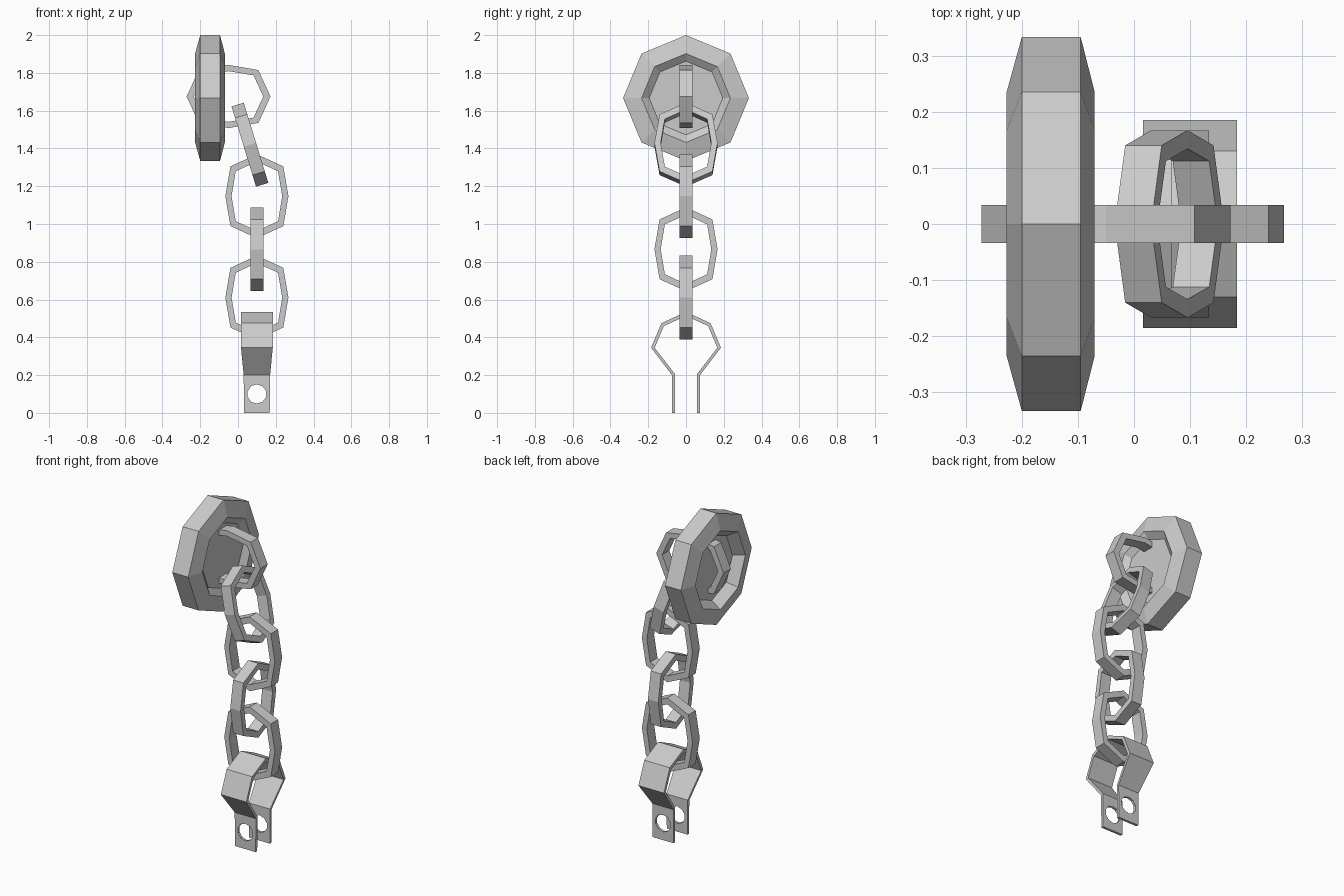
import bpy, math
from mathutils import Matrix, Vector

if "Cube" in bpy.data.objects:
    bpy.data.objects.remove(bpy.data.objects["Cube"])


def make(name, verts, faces):
    me = bpy.data.meshes.new(name)
    me.from_pydata(verts, [], faces)
    ob = bpy.data.objects.new(name, me)
    bpy.context.collection.objects.link(ob)
    bpy.context.view_layer.objects.active = ob
    ob.select_set(True)
    bpy.ops.object.mode_set(mode='EDIT')
    bpy.ops.mesh.select_all(action='SELECT')
    bpy.ops.mesh.normals_make_consistent(inside=False)
    bpy.ops.object.mode_set(mode='OBJECT')
    ob.select_set(False)
    return ob


# Wall plate: eight-sided ring turned about x, recessed on both sides
def wall_plate():
    prof = [(-.17, .195), (-.227, .235), (-.2, .333), (-.095, .333), (-.07, .235), (-.1, .195)]
    n, m = 8, len(prof)
    verts = [(x, r * math.sin(k * math.tau / n), 1.667 + r * math.cos(k * math.tau / n))
             for k in range(n) for x, r in prof]
    faces = [(k * m + i, k * m + i + 1, (k + 1) % n * m + i + 1, (k + 1) % n * m + i)
             for k in range(n) for i in range(m - 1)]
    faces += [[k * m for k in range(n)], [k * m + m - 1 for k in range(n)]]
    make("wall_plate", verts, faces)


# Chain link: stretched octagon in local xz, long axis z, flat bar section
def link(name, loc, tilt=0, turn=0):
    outer = [(0, .222), (.14, .158), (.167, 0), (.14, -.158),
             (0, -.222), (-.14, -.158), (-.167, 0), (-.14, .158)]
    inner = [(0, .184), (.112, .132), (.134, 0), (.112, -.132),
             (0, -.184), (-.112, -.132), (-.134, 0), (-.112, .132)]
    mat = (Matrix.Translation(loc) @ Matrix.Rotation(math.radians(tilt), 4, 'Y')
           @ Matrix.Rotation(math.radians(turn), 4, 'Z'))
    verts = []
    for (ox, oz), (ix, iz) in zip(outer, inner):
        for x, y, z in ((ox, -.034, oz), (ox, .034, oz), (ix, .034, iz), (ix, -.034, iz)):
            verts.append(mat @ Vector((x, y, z)))
    faces = [(k * 4 + i, k * 4 + (i + 1) % 4, (k + 1) % 8 * 4 + (i + 1) % 4, (k + 1) % 8 * 4 + i)
             for k in range(8) for i in range(4)]
    make(name, verts, faces)


# Shackle: bent strap in yz with two drilled tabs
def shackle():
    # outer y, outer z, inner y, inner z, half width
    half = [(.074, 0, .059, 0, .068), (.074, .2, .059, .206, .07),
            (.185, .345, .166, .345, .084), (.13, .475, .117, .46, .084)]
    prof = half + [(0, .535, 0, .514, .084)]
    prof += [(-a, b, -c, d, w) for a, b, c, d, w in reversed(half)]
    verts = []
    for oy, oz, iy, iz, w in prof:
        verts += [(.1 - w, oy, oz), (.1 + w, oy, oz), (.1 + w, iy, iz), (.1 - w, iy, iz)]
    last = len(prof) - 1
    faces = [(k * 4 + i, k * 4 + (i + 1) % 4, k * 4 + 4 + (i + 1) % 4, k * 4 + 4 + i)
             for k in range(last) for i in range(4)]
    faces += [(0, 1, 2, 3), tuple(last * 4 + i for i in range(4))]
    ob = make("shackle", verts, faces)
    bpy.ops.mesh.primitive_cylinder_add(vertices=10, radius=.051, depth=.5,
                                        location=(.1, 0, .1), rotation=(math.pi / 2, 0, 0))
    cutter = bpy.context.object
    cutter.name = "pin_hole_cutter"
    cutter.hide_render = True
    mod = ob.modifiers.new("pin_holes", 'BOOLEAN')
    mod.operation, mod.solver, mod.object = 'DIFFERENCE', 'EXACT', cutter
    bpy.context.view_layer.objects.active = ob
    bpy.ops.object.modifier_apply(modifier=mod.name)
    bpy.data.objects.remove(cutter)


wall_plate()
link("anchor_link", (-.05, 0, 1.675), tilt=90)
link("tilted_link", (.063, 0, 1.42), tilt=-17, turn=90)
for i, z in enumerate((1.147, .866, .61)):
    link(f"chain_link_{i + 1}", (.1, 0, z), turn=90 * (i % 2))
shackle()
